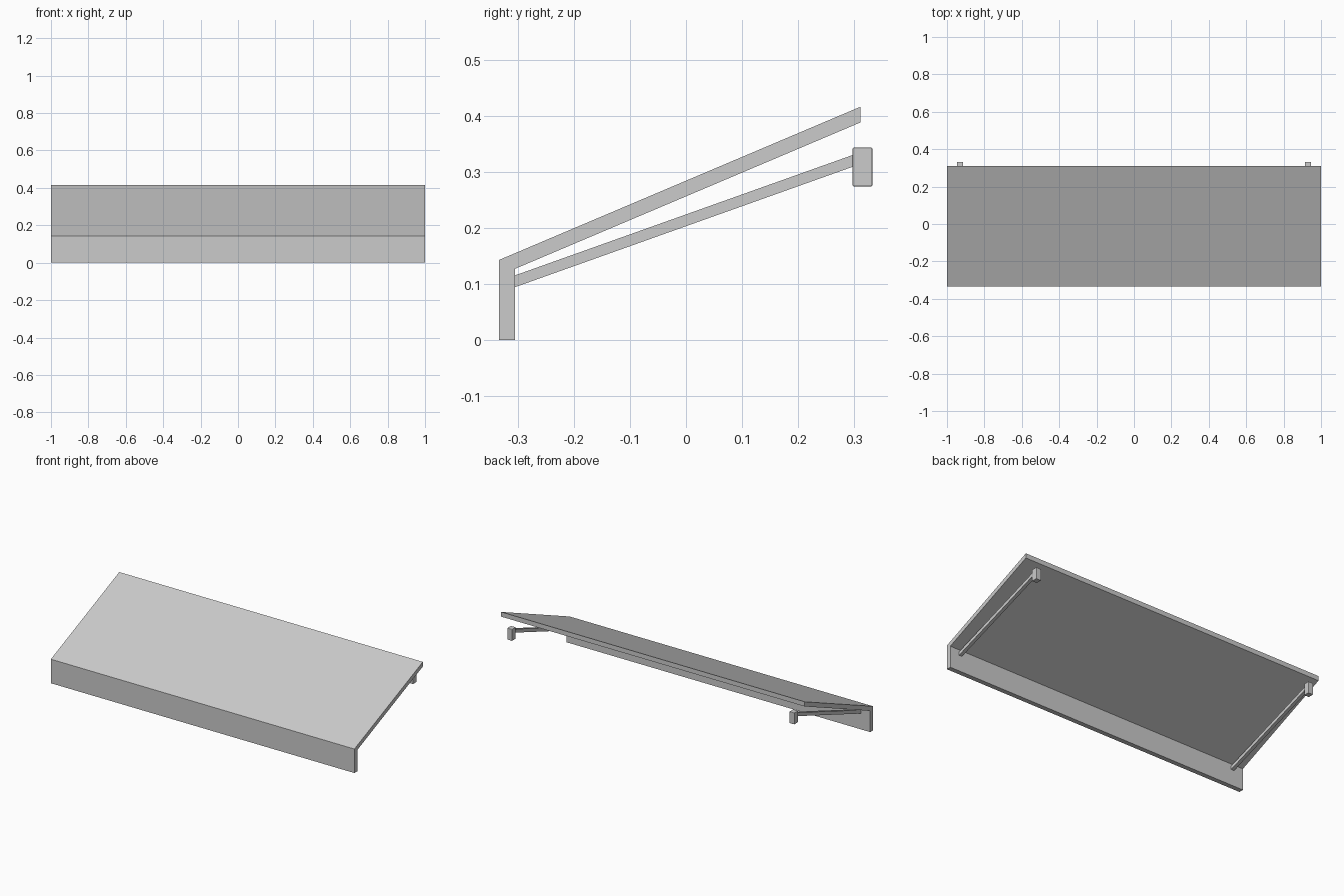
import bpy
import bmesh

cube = bpy.data.objects.get("Cube")
if cube:
    bpy.data.objects.remove(cube, do_unlink=True)

# Single light grey finish
grey = bpy.data.materials.new("light_grey")
grey.use_nodes = True
colour = (0.6, 0.6, 0.6, 1)
grey.diffuse_color = colour
grey.node_tree.nodes["Principled BSDF"].inputs["Base Color"].default_value = colour


def extrude_profile(name, profile, x_centre, width, bevel=0):
    """Sweep a (y, z) side profile along x."""
    bm = bmesh.new()
    face = bm.faces.new([bm.verts.new((x_centre - width / 2, y, z)) for y, z in profile])
    swept = bmesh.ops.extrude_face_region(bm, geom=[face])
    moved = [v for v in swept["geom"] if isinstance(v, bmesh.types.BMVert)]
    bmesh.ops.translate(bm, verts=moved, vec=(width, 0, 0))
    bmesh.ops.recalc_face_normals(bm, faces=bm.faces)
    mesh = bpy.data.meshes.new(name)
    bm.to_mesh(mesh)
    bm.free()
    mesh.materials.append(grey)
    obj = bpy.data.objects.new(name, mesh)
    bpy.context.collection.objects.link(obj)
    if bevel:
        mod = obj.modifiers.new("edge_bevel", "BEVEL")
        mod.width = bevel
        mod.segments = 2
    return obj


# Sloping canopy with the front valance in one bent profile
canopy = [(-0.333, 0), (-0.333, 0.143), (0.311, 0.416),
          (0.311, 0.388), (-0.305, 0.127), (-0.305, 0)]
extrude_profile("canopy", canopy, 0, 2)

# Support arms and wall brackets on both sides
arm = [(-0.306, 0.094), (-0.306, 0.115), (0.3, 0.331), (0.3, 0.31)]
bracket = [(0.297, 0.274), (0.297, 0.343), (0.332, 0.343), (0.332, 0.274)]
for side, sign in (("left", 1), ("right", -1)):
    extrude_profile(side + "_arm", arm, sign * 0.93, 0.02)
    extrude_profile(side + "_wall_bracket", bracket, sign * 0.93, 0.032, 0.002)
